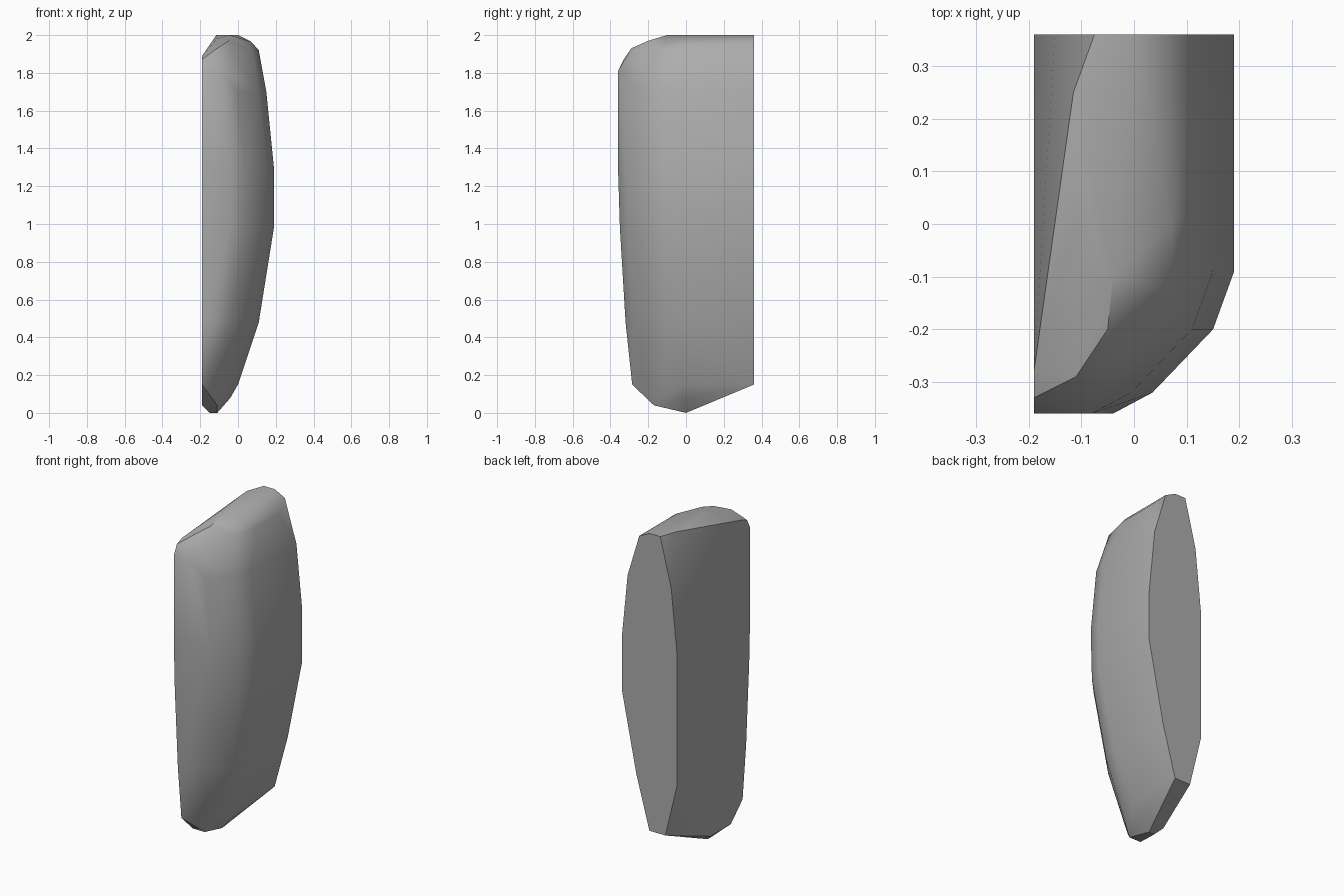
import bpy
import bmesh
import math

cube = bpy.data.objects.get("Cube")
if cube:
    bpy.data.objects.remove(cube, do_unlink=True)

LEFT, BACK = -0.19, 0.36

# Grey stone material
stone = bpy.data.materials.new("stone grey")
stone.use_nodes = True
colour = (0.42, 0.42, 0.42, 1.0)
stone.diffuse_color = colour
stone.node_tree.nodes["Principled BSDF"].inputs["Base Color"].default_value = colour


def layer(z, right, front, back_left=LEFT, back_right=None):
    """One horizontal outline with a rounded front corner and a sliced back."""
    corner = [(0, 0.27), (-0.04, 0.16), (-0.155, 0.04), (-0.23, 0)]
    points = [(max(LEFT, right + dx), front + dy, z) for dx, dy in corner]
    points.append((LEFT, front, z))
    points.append((back_left, BACK, z))
    if back_right is None:
        back_right = right
    points.append((back_right, BACK, z))
    return points


# Stacked outlines of the body, from bottom to top
points = []
points += layer(0.15, 0.0, -0.285, back_left=-0.11)
points += layer(0.48, 0.11, -0.32, back_right=0.09)
points += layer(0.98, 0.19, -0.35)
points += layer(1.30, 0.19, -0.36)
points += layer(1.70, 0.15, -0.36, back_left=-0.15)

# Front lip, shoulder and crown
points += [(-0.08, -0.36, 1.81), (LEFT, -0.36, 1.81), (LEFT, -0.33, 1.87), (LEFT, -0.28, 1.89)]
points += [(0.11, 0.25, 1.92), (0.11, 0.02, 1.92), (0.075, -0.13, 1.92),
           (-0.04, -0.27, 1.91), (-0.11, -0.29, 1.93)]
points += [(0.07, BACK, 1.965), (0.07, 0.0, 1.965), (-0.05, -0.2, 1.97)]
points += [(0.0, BACK, 2.0), (-0.075, BACK, 2.0), (-0.115, 0.25, 2.0),
           (-0.11, 0.0, 1.98), (-0.04, -0.1, 2.0)]

# Blunt foot
points += [(LEFT, -0.17, 0.04), (-0.11, -0.17, 0.04), (LEFT, 0.03, 0.04),
           (-0.04, 0.0, 0.08), (-0.15, 0.0, 0.0), (-0.11, 0.0, 0.0)]

# Wrap the points in one closed skin
bm = bmesh.new()
for p in points:
    bm.verts.new(p)
hull = bmesh.ops.convex_hull(bm, input=bm.verts)
loose = {v for v in hull["geom_interior"] + hull["geom_unused"]
         if isinstance(v, bmesh.types.BMVert)}
bmesh.ops.delete(bm, geom=list(loose), context="VERTS")
bmesh.ops.dissolve_limit(bm, angle_limit=math.radians(1), verts=bm.verts, edges=bm.edges)
bmesh.ops.recalc_face_normals(bm, faces=bm.faces)

mesh = bpy.data.meshes.new("stone_slab")
bm.to_mesh(mesh)
bm.free()
mesh.materials.append(stone)
slab = bpy.data.objects.new("stone_slab", mesh)
bpy.context.collection.objects.link(slab)

# Soft front, crisp back and side cuts
bpy.ops.object.select_all(action="DESELECT")
slab.select_set(True)
bpy.context.view_layer.objects.active = slab
bpy.ops.object.shade_smooth_by_angle(angle=math.radians(35))
